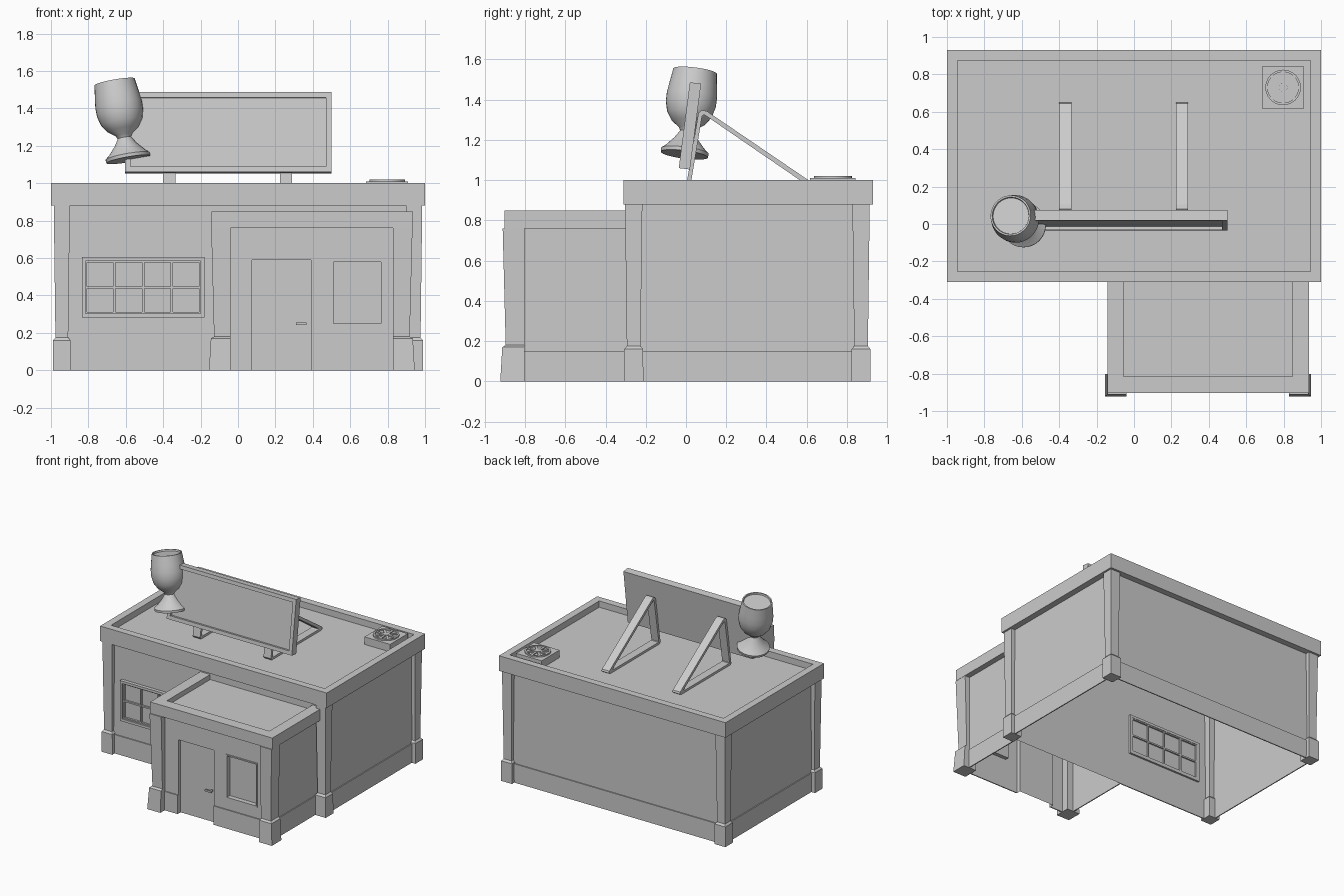
import bpy, bmesh, math
from mathutils import Vector, Matrix

if "Cube" in bpy.data.objects:
    bpy.data.objects.remove(bpy.data.objects["Cube"])


def finish(name, bm, smooth=None):
    bmesh.ops.recalc_face_normals(bm, faces=bm.faces)
    me = bpy.data.meshes.new(name)
    bm.to_mesh(me)
    bm.free()
    ob = bpy.data.objects.new(name, me)
    bpy.context.collection.objects.link(ob)
    if smooth:
        bpy.ops.object.select_all(action='DESELECT')
        ob.select_set(True)
        bpy.context.view_layer.objects.active = ob
        bpy.ops.object.shade_smooth_by_angle(angle=math.radians(smooth))
    return ob


def boxes(name, specs):
    """One object from several (x0, x1, y0, y1, z0, z1) boxes."""
    bm = bmesh.new()
    for x0, x1, y0, y1, z0, z1 in specs:
        m = Matrix.Translation(((x0 + x1) / 2, (y0 + y1) / 2, (z0 + z1) / 2)) @ \
            Matrix.Diagonal((x1 - x0, y1 - y0, z1 - z0, 1))
        bmesh.ops.create_cube(bm, size=1, matrix=m)
    return finish(name, bm)


def frame(x0, x1, y0, y1, z0, z1, w):
    return [(x0, x1, y0, y1, z0, z0 + w), (x0, x1, y0, y1, z1 - w, z1),
            (x0, x0 + w, y0, y1, z0 + w, z1 - w), (x1 - w, x1, y0, y1, z0 + w, z1 - w)]


def loft(name, rings, cap_start=False, cap_end=True):
    """Skin between rectangles (x0, x1, y0, y1, z)."""
    bm = bmesh.new()
    loops = [[bm.verts.new(p) for p in ((a, c, z), (b, c, z), (b, d, z), (a, d, z))]
             for a, b, c, d, z in rings]
    for p, q in zip(loops, loops[1:]):
        for i in range(4):
            j = (i + 1) % 4
            bm.faces.new((p[i], p[j], q[j], q[i]))
    if cap_start:
        bm.faces.new(loops[0])
    if cap_end:
        bm.faces.new(loops[-1])
    return finish(name, bm)


def front_wall(name, y, xs, zs, holes, depth=0):
    """Grid wall; cells inside holes are left out and set back by depth."""
    bm = bmesh.new()
    quad = lambda *ps: bm.faces.new([bm.verts.new(p) for p in ps])
    for x0, x1 in zip(xs, xs[1:]):
        for z0, z1 in zip(zs, zs[1:]):
            cx, cz = (x0 + x1) / 2, (z0 + z1) / 2
            if not any(a < cx < b and c < cz < d for a, b, c, d in holes):
                quad((x0, y, z0), (x1, y, z0), (x1, y, z1), (x0, y, z1))
    for a, b, c, d in holes:
        e = y + depth
        quad((a, e, c), (b, e, c), (b, e, d), (a, e, d))
        if depth:
            rim = [(a, c), (a, d), (b, d), (b, c)]
            for p, q in zip(rim, rim[1:] + rim[:1]):
                if not p[1] == q[1] == 0:
                    quad((p[0], y, p[1]), (q[0], y, q[1]), (q[0], e, q[1]), (p[0], e, p[1]))
    bmesh.ops.remove_doubles(bm, verts=bm.verts, dist=1e-5)
    return finish(name, bm)


def side_walls(name, pts, z1):
    bm = bmesh.new()
    for (a, b), (c, d) in zip(pts, pts[1:]):
        bm.faces.new([bm.verts.new(p) for p in ((a, b, 0), (c, d, 0), (c, d, z1), (a, b, z1))])
    bmesh.ops.remove_doubles(bm, verts=bm.verts, dist=1e-5)
    return finish(name, bm)


# Main building walls and skirting
WX, WF, WB = 0.95, -0.27, 0.88
front_wall("main_front_wall", WF, [-WX, -0.82, -0.195, WX], [0, 0.3, 0.585, 0.88],
           [(-0.82, -0.195, 0.3, 0.585)])
side_walls("main_walls", [(-WX, WF), (-WX, WB), (WX, WB), (WX, WF)], 0.88)
t = 0.008
boxes("main_skirting", [(-WX, -0.1, WF - t, WF, 0, 0.15), (-WX, WX, WB, WB + t, 0, 0.15),
                        (-WX - t, -WX, WF, WB, 0, 0.15), (WX, WX + t, WF, WB, 0, 0.15)])

# Main roof with parapet
rings = [(0.05, 0.88), (0, 0.88), (0, 1.0), (0.057, 1.0), (0.057, 0.95)]
loft("main_roof", [(-1 + i, 1 - i, -0.31 + i, 0.93 - i, z) for i, z in rings])

# Main corner posts: block, bevel, shaft widening upward
for sx in (-1, 1):
    for n, cy in (("front", -0.26), ("back", 0.87)):
        loft(f"{n}_post", [(sx * 0.942 - h, sx * 0.942 + h, cy - h, cy + h, z) for h, z in
                           ((0.048, 0), (0.047, 0.16), (0.034, 0.175), (0.043, 0.88))], True)

# Main window
bars = frame(-0.835, -0.18, -0.297, -0.255, 0.283, 0.605, 0.02)
bars += frame(-0.815, -0.2, -0.285, -0.258, 0.303, 0.585, 0.009)
bars += [(x - 0.006, x + 0.006, -0.285, -0.258, 0.303, 0.585) for x in (-0.661, -0.507, -0.354)]
bars += [(-0.815, -0.2, -0.284, -0.259, 0.437, 0.449)]
boxes("main_window_frame", bars)

# Entrance annex walls, door and window recesses
AL, AR, AF = -0.095, 0.89, -0.86
front_wall("annex_front_wall", AF, [AL, 0.075, 0.39, 0.5, 0.775, AR], [0, 0.24, 0.59, 0.76],
           [(0.075, 0.39, 0, 0.59), (0.5, 0.775, 0.24, 0.59)], 0.03)
side_walls("annex_left_wall", [(AL, AF), (AL, WF)], 0.76)
side_walls("annex_right_wall", [(AR, AF), (AR, WF)], 0.76)
boxes("annex_skirting", [(AL, 0.075, AF - t, AF, 0, 0.15), (0.39, AR, AF - t, AF, 0, 0.15),
                         (AL - t, AL, AF, WF, 0, 0.15), (AR, AR + t, AF, WF, 0, 0.15)])
boxes("annex_window_frame", frame(0.5, 0.775, AF - 0.008, AF + 0.03, 0.24, 0.59, 0.01))
boxes("door_handle", [(0.31, 0.365, -0.862, -0.848, 0.243, 0.256),
                      (0.348, 0.36, -0.85, -0.83, 0.243, 0.256)])

# Annex roof, open toward the main wall
rings = [(0.045, 0.76), (0, 0.76), (0, 0.85), (0.087, 0.85), (0.087, 0.81)]
loft("annex_roof", [(-0.143 + i, 0.935 - i, -0.903 + i, WF, z) for i, z in rings])

# Annex front posts: inner sides upright, outer sides slanted
for s, cx in ((-1, -0.095), (1, 0.885)):
    r = []
    for o, z in ((0.06, 0), (0.05, 0.17), (0.033, 0.18), (0.048, 0.76)):
        xa, xb = sorted((cx + s * o, cx - s * 0.055))
        r.append((xa, xb, -0.863 - o, -0.803, z))
    loft("annex_post", r, True)

# Tilted sign board with raised border
sign = boxes("sign_board", [(-0.605, 0.5, 0.02, 0.056, 0, 0.43)] +
             frame(-0.605, 0.5, 0, 0.02, 0, 0.43, 0.029))
sign.matrix_world = Matrix.Translation((0, -0.036, 1.06)) @ Matrix.Rotation(math.radians(-7.4), 4, 'X')

# Sign brackets: closed triangular straps
outer = [(0.012, 0.95), (0.0, 0.965), (0.062, 1.335), (0.08, 1.348), (0.105, 1.342),
         (0.645, 0.975), (0.65, 0.96), (0.635, 0.95)]
inner = [(0.025, 0.968), (0.022, 0.972), (0.08, 1.318), (0.085, 1.324), (0.096, 1.322),
         (0.592, 0.982), (0.6, 0.973), (0.592, 0.968)]
for x0 in (-0.4, 0.225):
    bm = bmesh.new()
    L = [[bm.verts.new((x, y, z)) for y, z in prof]
         for x, prof in ((x0, outer), (x0 + 0.065, outer), (x0 + 0.065, inner), (x0, inner))]
    for p, q in zip(L, L[1:] + L[:1]):
        for i in range(8):
            j = (i + 1) % 8
            bm.faces.new((p[i], p[j], q[j], q[i]))
    finish("sign_bracket", bm)

# Leaning goblet
prof = [(0, 0), (0.118, 0), (0.12, 0.018), (0.095, 0.04), (0.06, 0.08), (0.036, 0.118),
        (0.045, 0.135), (0.085, 0.165), (0.112, 0.205), (0.125, 0.255), (0.126, 0.3),
        (0.12, 0.35), (0.109, 0.424), (0.1, 0.424), (0.097, 0.412), (0, 0.412)]
bm = bmesh.new()
vs = [bm.verts.new((r, 0, z)) for r, z in prof]
es = [bm.edges.new(e) for e in zip(vs, vs[1:])]
bmesh.ops.spin(bm, geom=vs + es, cent=(0, 0, 0), axis=(0, 0, 1), angle=2 * math.pi, steps=32,
               use_duplicate=False)
bmesh.ops.remove_doubles(bm, verts=bm.verts, dist=1e-5)
goblet = finish("goblet", bm, 40)
axis = Vector((-0.073, 0.053, 0.415))
goblet.matrix_world = Matrix.Translation((-0.587, -0.008, 1.127)) @ \
    axis.to_track_quat('Z', 'Y').to_matrix().to_4x4()

# Roof fan: housing, ring, hub and eight blades
CX, CY = 0.797, 0.73
boxes("fan_housing", [(0.684, 0.91, 0.617, 0.843, 0.95, 1.01)])
bm = bmesh.new()
n = 24
L = [[bm.verts.new((CX + r * math.cos(a * math.tau / n), CY + r * math.sin(a * math.tau / n), z))
      for a in range(n)] for r, z in ((0.095, 1.01), (0.095, 1.021), (0.083, 1.021), (0.083, 1.01))]
for p, q in zip(L, L[1:]):
    for i in range(n):
        j = (i + 1) % n
        bm.faces.new((p[i], p[j], q[j], q[i]))
finish("fan_ring", bm, 30)
bm = bmesh.new()
bmesh.ops.create_cone(bm, cap_ends=True, segments=16, radius1=0.024, radius2=0.024, depth=0.011,
                      matrix=Matrix.Translation((CX, CY, 1.0155)))
for k in range(8):
    m = Matrix.Translation((CX, CY, 1.014)) @ Matrix.Rotation(k * math.tau / 8, 4, 'Z') @ \
        Matrix.Translation((0.052, 0, 0)) @ Matrix.Diagonal((0.066, 0.018, 0.008, 1))
    bmesh.ops.create_cube(bm, size=1, matrix=m)
finish("fan_blades", bm)
